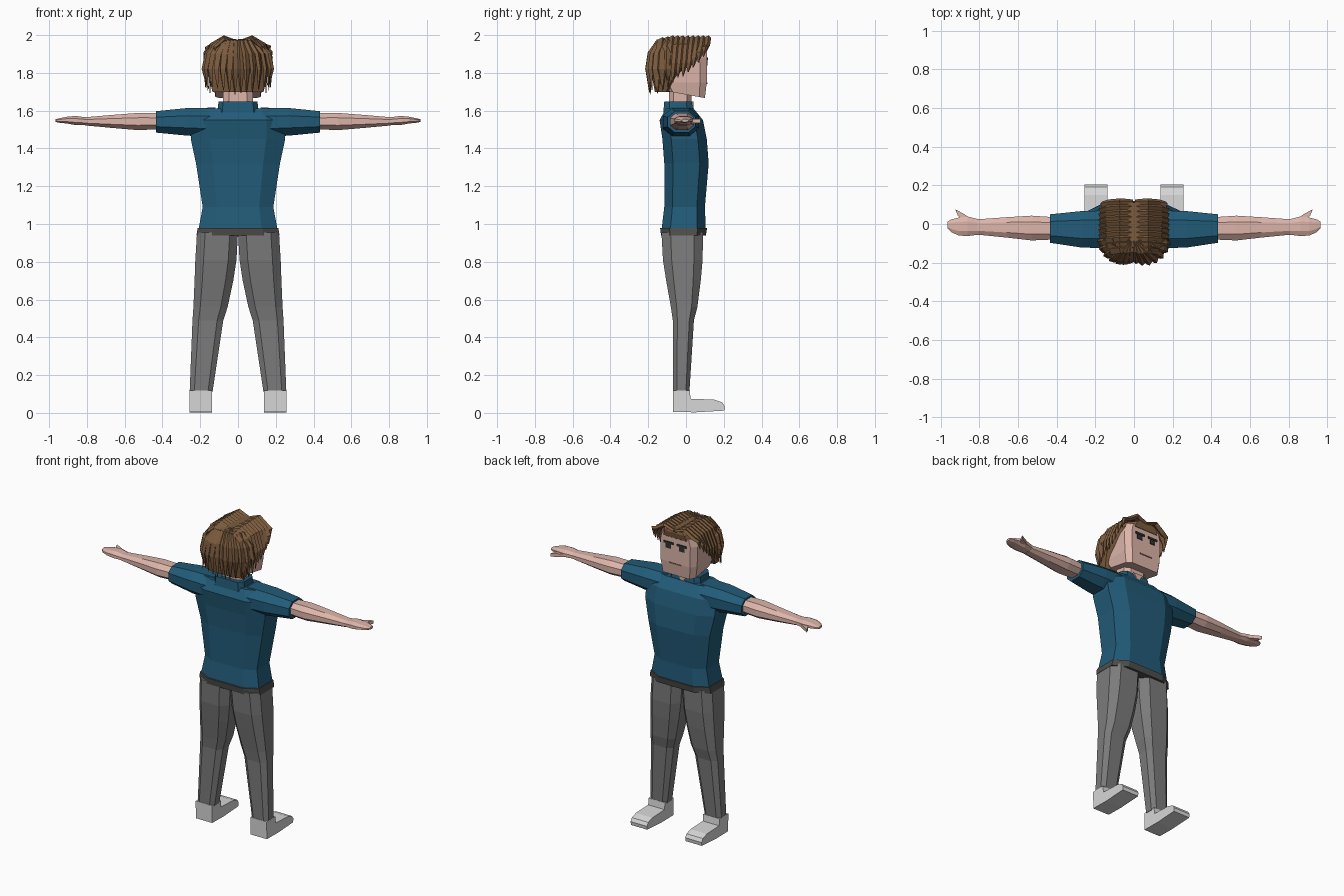
import bpy, bmesh, math, random
from mathutils import Vector

if "Cube" in bpy.data.objects:
    bpy.data.objects.remove(bpy.data.objects["Cube"])

random.seed(4)


def material(name, r, g, b):
    m = bpy.data.materials.new(name)
    m.diffuse_color = (r, g, b, 1)
    m.use_nodes = True
    m.node_tree.nodes["Principled BSDF"].inputs["Base Color"].default_value = m.diffuse_color
    return m


SHIRT = material("teal shirt", 0.016, 0.105, 0.19)
PANTS = material("grey cloth", 0.2, 0.2, 0.2)
BELT = material("dark grey", 0.075, 0.075, 0.072)
SHOE = material("light grey", 0.68, 0.68, 0.68)
SKIN = material("skin", 0.72, 0.46, 0.40)
HAIR = material("brown hair", 0.20, 0.105, 0.048)
DARK = material("eye black", 0.03, 0.03, 0.03)
LIP = material("lip", 0.30, 0.15, 0.13)


def finish(bm, name, mat):
    bmesh.ops.recalc_face_normals(bm, faces=bm.faces)
    me = bpy.data.meshes.new(name)
    bm.to_mesh(me)
    bm.free()
    me.materials.append(mat)
    ob = bpy.data.objects.new(name, me)
    bpy.context.collection.objects.link(ob)
    return ob


def add_loft(bm, rings):
    """Skin a list of equal point rings and cap both ends."""
    vs = [[bm.verts.new(p) for p in r] for r in rings]
    n = len(rings[0])
    for a, b in zip(vs, vs[1:]):
        for i in range(n):
            j = (i + 1) % n
            bm.faces.new((a[i], a[j], b[j], b[i]))
    bm.faces.new(vs[0][::-1])
    bm.faces.new(vs[-1])


def loft(name, rings, mat):
    bm = bmesh.new()
    add_loft(bm, rings)
    return finish(bm, name, mat)


def octagon(a0, a1, b0, b1, fa=0.3, fb=0.3):
    """Rectangle with cut corners."""
    ca, cb = (a1 - a0) * fa, (b1 - b0) * fb
    return [(a0 + ca, b0), (a1 - ca, b0), (a1, b0 + cb), (a1, b1 - cb),
            (a1 - ca, b1), (a0 + ca, b1), (a0, b1 - cb), (a0, b0 + cb)]


def upright(rows, fa=0.2, fb=0.2, s=1):
    """Rows of z, x0, x1, y0, y1."""
    return [[(s * x, y, z) for x, y in octagon(x0, x1, y0, y1, fa, fb)]
            for z, x0, x1, y0, y1 in rows]


def sideways(rows, s, fa=0.25, fb=0.28):
    """Rows of x, y0, y1, z0, z1."""
    return [[(s * x, y, z) for y, z in octagon(y0, y1, z0, z1, fa, fb)]
            for x, y0, y1, z0, z1 in rows]


def prism(name, outline, axis, lo, hi, mat):
    """Extrude a 2D outline along x or y."""
    if axis == "x":
        rings = [[(k, a, b) for a, b in outline] for k in (lo, hi)]
    else:
        rings = [[(a, k, b) for a, b in outline] for k in (lo, hi)]
    return loft(name, rings, mat)


def box(name, x0, x1, y0, y1, z0, z1, mat):
    return prism(name, [(x0, z0), (x1, z0), (x1, z1), (x0, z1)], "y", y0, y1, mat)


# Shirt body, collar and belt
loft("shirt_body", upright([
    (0.965, -.21, .21, -.13, .105), (1.09, -.187, .187, -.115, .10),
    (1.32, -.222, .222, -.115, .12), (1.45, -.25, .25, -.125, .11),
    (1.55, -.25, .25, -.14, .09), (1.612, -.20, .20, -.105, .04)]), SHIRT)
loft("collar", upright([(1.59, -.11, .11, -.12, .04),
                        (1.648, -.103, .103, -.115, .03)], .12, .2), SHIRT)
prism("neck_opening", [(0, 1.60), (.035, 1.649), (-.035, 1.649)], "y", .03, .04, SKIN)
loft("belt", upright([(0.94, -.22, .22, -.132, .105),
                      (0.98, -.213, .213, -.137, .112)]), BELT)

# Neck and head, the jaw sloping down toward the face
loft("neck", upright([(1.58, -.08, .08, -.09, .028), (1.75, -.08, .08, -.09, .028)]), SKIN)
head = upright([(1.685, -.12, .12, -.10, .10), (1.75, -.132, .132, -.13, .11),
                (1.88, -.135, .135, -.14, .11), (1.93, -.12, .12, -.12, .11)], .1, .15)
head[0] = [(x, y, z - .18 * y) for x, y, z in head[0]]
loft("head", head, SKIN)

# Face details
for s, side in ((-1, "left"), (1, "right")):
    def span(a, b):
        return sorted((s * a, s * b))
    box(side + "_brow", *span(.014, .082), .108, .116, 1.868, 1.881, DARK)
    box(side + "_eye", *span(.03, .068), .108, .114, 1.838, 1.868, DARK)
box("mouth", -.045, .045, .108, .113, 1.742, 1.749, LIP)

for s, side in ((-1, "left"), (1, "right")):
    # Sleeve, arm and hand
    loft(side + "_sleeve", sideways([
        (.12, -.125, .07, 1.46, 1.616), (.27, -.122, .067, 1.468, 1.614),
        (.435, -.097, .05, 1.484, 1.597)], s), SHIRT)
    loft(side + "_arm", sideways([
        (.41, -.08, .035, 1.502, 1.586), (.53, -.085, .043, 1.497, 1.588),
        (.66, -.07, .035, 1.508, 1.578), (.81, -.055, .024, 1.522, 1.565)], s), SKIN)
    loft(side + "_hand", sideways([
        (.80, -.055, .024, 1.524, 1.564), (.86, -.062, .038, 1.524, 1.572),
        (.905, -.060, .034, 1.532, 1.568), (.945, -.043, .024, 1.536, 1.56),
        (.965, -.022, .012, 1.54, 1.555)], s), SKIN)
    loft(side + "_thumb", [[(s * x, y, z) for x, y in
                            ((.83, .02), (.88, .052), (.925, .076), (.912, .045), (.89, .02))]
                           for z in (1.534, 1.555)], SKIN)

    # Trouser leg
    loft(side + "_trouser_leg", upright([
        (.955, 0, .217, -.13, .09), (.81, .008, .226, -.122, .088),
        (.70, .025, .23, -.105, .078), (.56, .055, .236, -.08, .06),
        (.49, .078, .241, -.07, .042), (.11, .135, .256, -.068, .018)],
        .2, .22, s), PANTS)

    # Shoe
    prism(side + "_shoe",
          [(-.069, .005), (-.07, .118), (.02, .118), (.024, .075), (.15, .07),
           (.192, .056), (.205, .035), (.202, .012), (.05, .003)],
          "x", s * .138, s * .256, SHOE)

# Hair cap, cut back below the hairline
loft("hair_cap", upright([
    (1.70, -.135, .135, -.165, -.085), (1.78, -.155, .155, -.18, -.03),
    (1.87, -.163, .163, -.18, .06), (1.915, -.15, .15, -.17, .112),
    (1.95, -.125, .125, -.155, .118), (1.975, -.07, .07, -.12, .11)], .22, .25), HAIR)


def add_lock(bm, path, across, width, ridge):
    """Pointed lock with a raised ridge, following a path over the head."""
    centre = Vector((0, -.04, 1.80))
    rings = []
    for i, p in enumerate(path):
        p = Vector(p)
        k = (.7, 1, 1, .9, .12)[i]
        out = p - centre
        out = (out - across * out.dot(across)).normalized()
        rings.append([p - across * width * k, p + out * ridge * k + across * width * .4 * k,
                      p + across * width * k, p - out * .012 * k])
    add_loft(bm, rings)


# Side locks falling from the centre parting
bm = bmesh.new()
count = 10
for s in (-1, 1):
    for i in range(count):
        y = .112 - .027 * i
        tip = 1.885 - .024 * i if i < 8 else 1.70
        tip += random.uniform(-.012, .012)
        reach = .172 - .003 * max(0, i - 6) ** 2 - (.008 if i == 0 else 0)
        dz = -.005 * max(0, i - 7)
        drift = -.02
        path = [(s * .004, y, 1.962 + dz), (s * .07, y, 1.985 + dz),
                (s * reach * .8, y + drift * .3, 1.945 + dz),
                (s * reach, y + drift * .7, max(tip + .05, 1.85)),
                (s * (reach + .003), y + drift, tip)]
        add_lock(bm, path, Vector((0, 1, 0)), .021, .015)
finish(bm, "side_hair_locks", HAIR)

# Back locks fanning down to the nape
bm = bmesh.new()
for s in (-1, 1):
    for i in range(7):
        a = math.radians(5 + 13 * i)
        d = Vector((s * math.sin(a), -math.cos(a), 0))
        across = Vector((d.y, -d.x, 0))
        r = .115 + .06 * math.sin(a)
        root = Vector((s * .006, -.075, 0))
        tip = 1.68 + .007 * i + random.uniform(0, .02)
        steps = ((.1, 1.97), (.55, 1.965), (.9, 1.90), (1, 1.82), (.93, tip))
        path = [root + d * r * k + Vector((0, 0, z)) for k, z in steps]
        add_lock(bm, path, across, .02, .014)
finish(bm, "back_hair_locks", HAIR)
